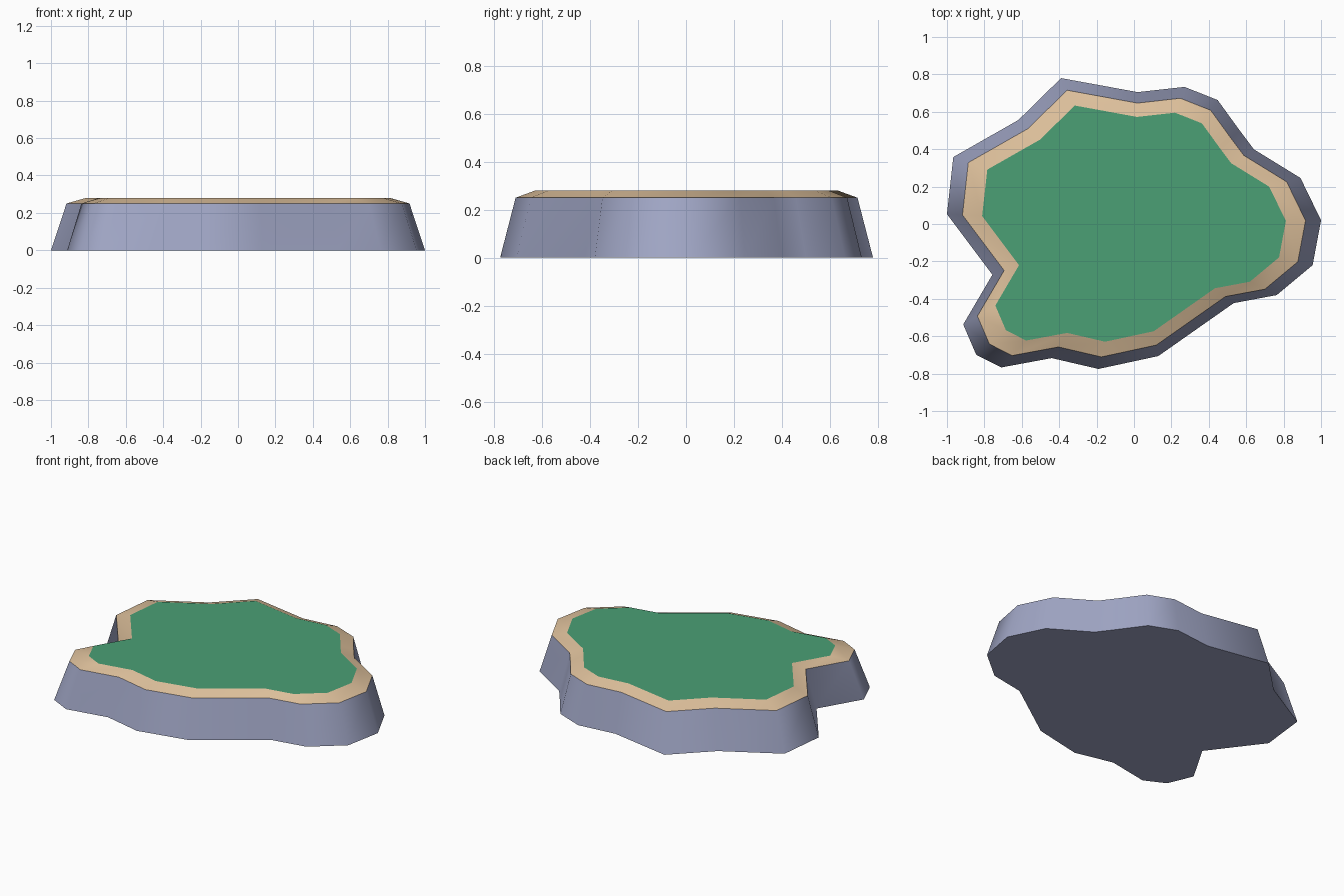
import bpy, math

if "Cube" in bpy.data.objects:
    bpy.data.objects.remove(bpy.data.objects["Cube"])

# shoreline of the island, counted clockwise from the top left
OUTLINE = [(-0.39, 0.78), (0.02, 0.705), (0.27, 0.733), (0.447, 0.663),
           (0.565, 0.50), (0.64, 0.40), (0.89, 0.246), (1.0, 0.02),
           (0.955, -0.22), (0.763, -0.38), (0.533, -0.423), (0.13, -0.706),
           (-0.19, -0.775), (-0.44, -0.717), (-0.71, -0.767), (-0.843, -0.70),
           (-0.913, -0.537), (-0.757, -0.271), (-1.0, 0.053),
           (-0.966, 0.358), (-0.618, 0.556)]
OUTLINE.reverse()  # counter-clockwise, so faces point outwards
N = len(OUTLINE)


def material(name, rgb):
    m = bpy.data.materials.new(name)
    m.diffuse_color = (*rgb, 1)
    m.use_nodes = True
    m.node_tree.nodes["Principled BSDF"].inputs["Base Color"].default_value = m.diffuse_color
    return m


def layer(name, mat, rings, bottom=False, top=False):
    """Stack scaled outlines given as (scale, z), joined by quads."""
    verts = [(x * s, y * s, z) for s, z in rings for x, y in OUTLINE]
    faces = []
    for r in range(len(rings) - 1):
        a, b = r * N, (r + 1) * N
        for i in range(N):
            j = (i + 1) % N
            faces.append((a + i, a + j, b + j, b + i))
    if bottom:
        faces.append(tuple(reversed(range(N))))
    if top:
        faces.append(tuple(range(len(verts) - N, len(verts))))
    mesh = bpy.data.meshes.new(name)
    mesh.from_pydata(verts, [], faces)
    mesh.materials.append(mat)
    ob = bpy.data.objects.new(name, mesh)
    bpy.context.collection.objects.link(ob)
    bpy.ops.object.select_all(action='DESELECT')
    ob.select_set(True)
    bpy.context.view_layer.objects.active = ob
    bpy.ops.object.shade_smooth_by_angle(angle=math.radians(75))
    return ob


rock = material("slate rock", (0.352, 0.381, 0.558))
sand = material("sand", (0.73, 0.53, 0.33))
grass = material("grass green", (0.069, 0.352, 0.178))

# rock cliff with underside, sloping sandy rim, flat grass top
layer("cliff", rock, [(1.0, 0.0), (0.917, 0.25)], bottom=True)
layer("sand_rim", sand, [(0.917, 0.25), (0.812, 0.28)])
layer("grass_top", grass, [(0.812, 0.28)], top=True)
